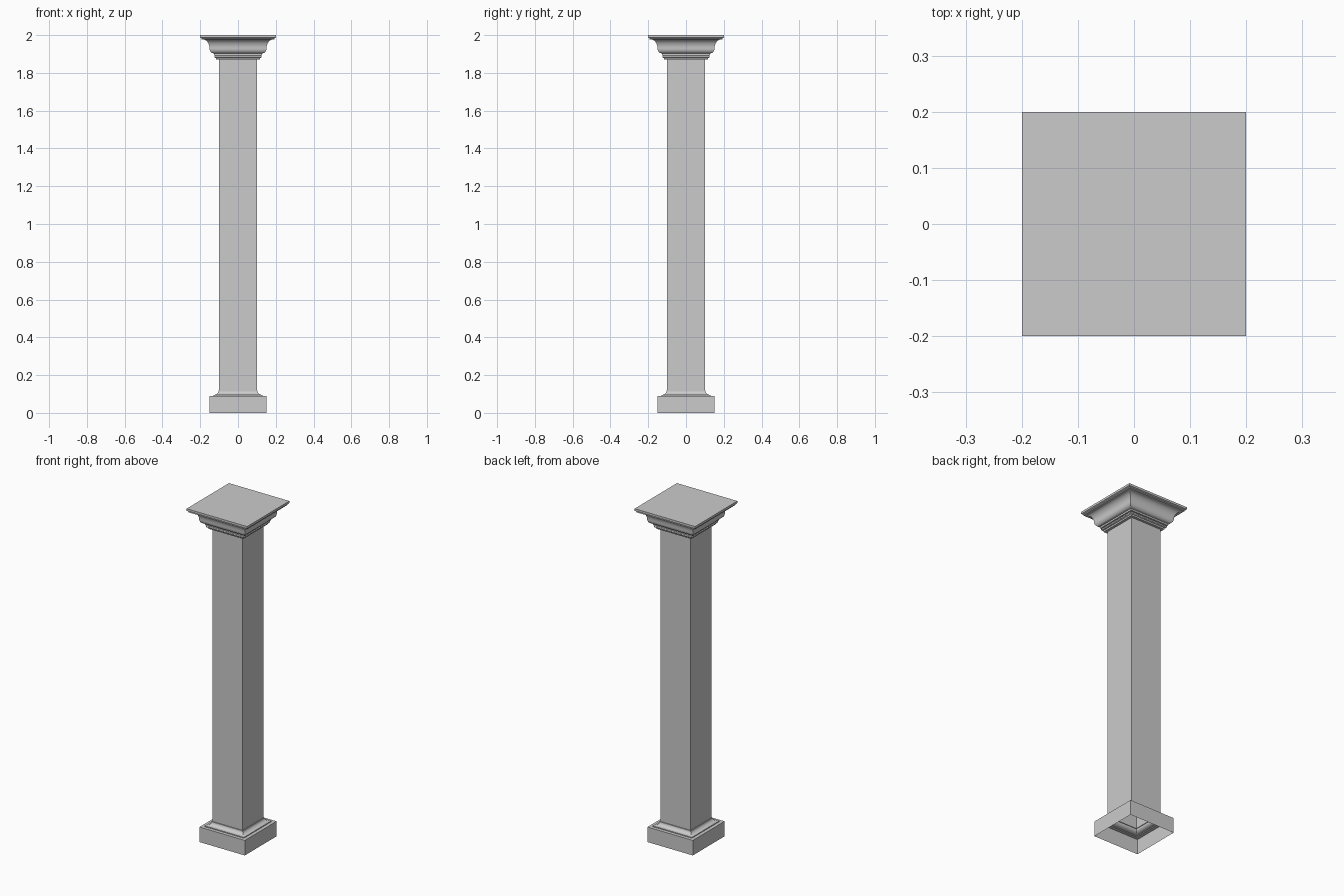
import bpy
import bmesh
from math import sin, cos, pi, radians

cube = bpy.data.objects.get("Cube")
if cube:
    bpy.data.objects.remove(cube, do_unlink=True)

stone = bpy.data.materials.new("grey_stone")
stone.use_nodes = True
colour = (0.6, 0.6, 0.6, 1)
stone.diffuse_color = colour
stone.node_tree.nodes["Principled BSDF"].inputs["Base Color"].default_value = colour


def arc(cx, cz, rx, rz, start, end, steps=8):
    """Points (half width, height) along an elliptical arc, angles in degrees."""
    angles = [radians(start + (end - start) * i / steps) for i in range(steps + 1)]
    return [(cx + rx * cos(a), cz + rz * sin(a)) for a in angles]


def square_moulding(name, profile, cap_top=False):
    """Sweep a (half width, height) profile round a square, mitred at the corners."""
    bm = bmesh.new()
    corners = [(-1, -1), (1, -1), (1, 1), (-1, 1)]
    rings = [[bm.verts.new((sx * w, sy * w, z)) for sx, sy in corners] for w, z in profile]
    for low, high in zip(rings, rings[1:]):
        for i in range(4):
            j = (i + 1) % 4
            bm.faces.new((low[i], low[j], high[j], high[i]))
    if cap_top:
        bm.faces.new(rings[-1])
    mesh = bpy.data.meshes.new(name)
    bm.to_mesh(mesh)
    bm.free()
    mesh.materials.append(stone)
    obj = bpy.data.objects.new(name, mesh)
    bpy.context.collection.objects.link(obj)
    bpy.ops.object.select_all(action="DESELECT")
    obj.select_set(True)
    bpy.context.view_layer.objects.active = obj
    bpy.ops.object.shade_smooth_by_angle(angle=radians(30))
    return obj


# Plinth, open underneath, with a cove running in to the shaft
cove = arc(0.13, 0.115, 0.026, 0.02, 270, 180)
square_moulding("base", [(0.15, 0), (0.15, 0.09), (0.13, 0.09)] + cove
                + [(0.104, 0.118), (0.1, 0.118)])

# Plain hollow shaft
square_moulding("shaft", [(0.1, 0.118), (0.1, 1.87)])

# Capital: stepped fillets, a small round, an S-curved crown and a thin top slab
bead = arc(0.117, 1.885, 0.008, 0.007, -90, 90, 6)
crown = arc(0.13, 1.93, 0.021, 0.026, -75, 0) + arc(0.185, 1.93, 0.034, 0.047, 180, 90)
square_moulding("capital", [(0.1, 1.87), (0.115, 1.87), (0.117, 1.878)] + bead
                + [(0.128, 1.893), (0.128, 1.903)] + crown
                + [(0.192, 1.977), (0.192, 1.983), (0.2, 1.987), (0.2, 2)], cap_top=True)
